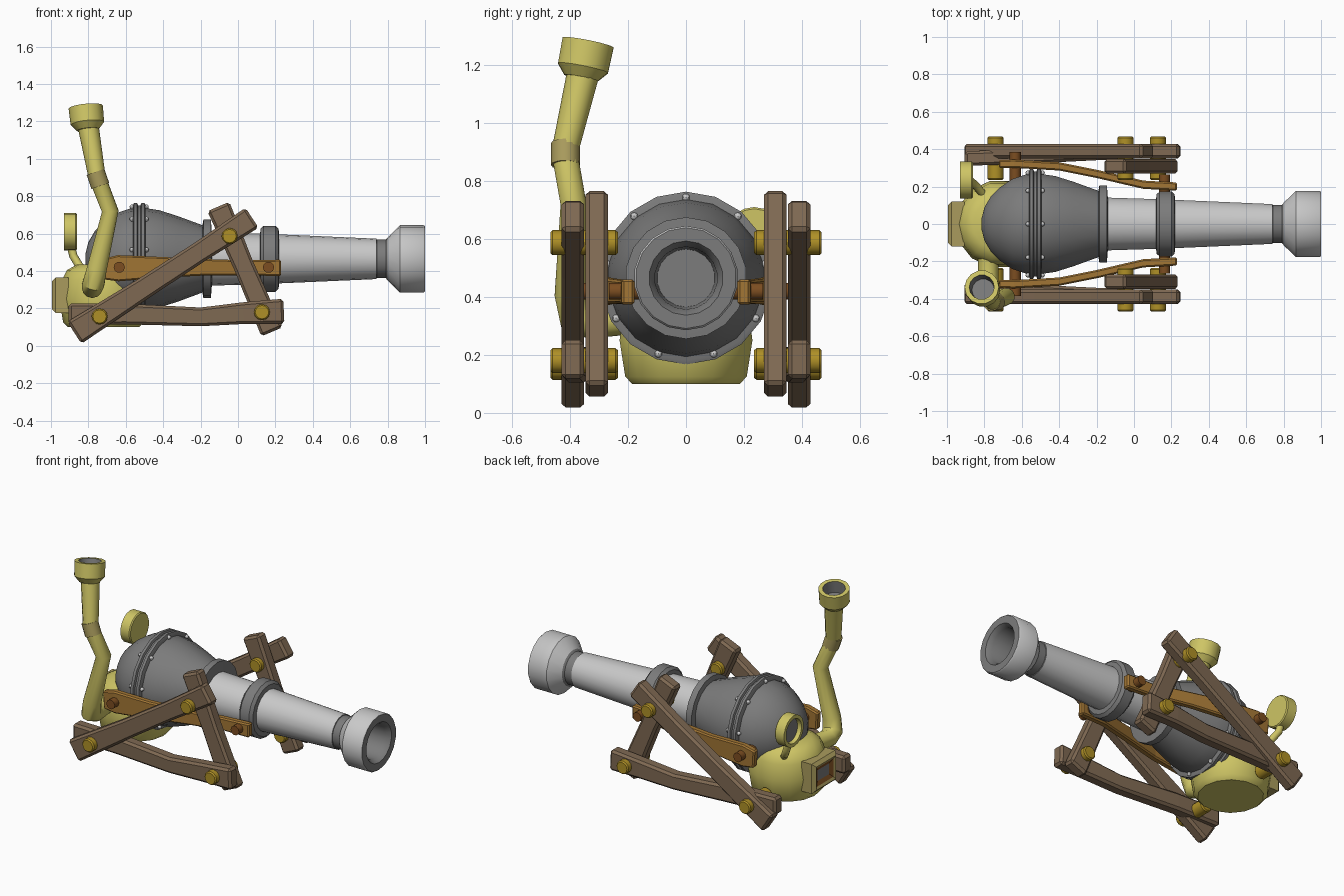
import bpy, bmesh, math
from mathutils import Vector, Matrix

cube = bpy.data.objects.get("Cube")
if cube:
    bpy.data.objects.remove(cube)


def colour(name, r, g, b):
    m = bpy.data.materials.new(name)
    m.use_nodes = True
    m.diffuse_color = (r, g, b, 1)
    for n in m.node_tree.nodes:
        if n.type == 'BSDF_PRINCIPLED':
            n.inputs["Base Color"].default_value = (r, g, b, 1)
            n.inputs["Roughness"].default_value = 0.7
    return m


BRASS = colour("pale brass", .62, .56, .13)
TAN = colour("dull brass", .40, .33, .11)
IRON = colour("dark iron", .2, .2, .2)
STEEL = colour("light steel", .58, .58, .58)
WOOD = colour("brown wood", .21, .14, .085)
RAIL = colour("golden wood", .36, .18, .035)
GOLD = colour("gold bolt", .43, .28, .02)
COPPER = colour("copper pin", .2, .075, .015)
AXIS = .465     # height of the barrel axis
X, Y, Z = Vector((1, 0, 0)), Vector((0, 1, 0)), Vector((0, 0, 1))


def finish(name, bm, mats, smooth=True, bevel=0, mirror=False):
    bmesh.ops.recalc_face_normals(bm, faces=bm.faces)
    mesh = bpy.data.meshes.new(name)
    bm.to_mesh(mesh)
    bm.free()
    ob = bpy.data.objects.new(name, mesh)
    bpy.context.collection.objects.link(ob)
    for m in mats:
        mesh.materials.append(m)
    if smooth:
        bpy.ops.object.select_all(action='DESELECT')
        ob.select_set(True)
        bpy.context.view_layer.objects.active = ob
        bpy.ops.object.shade_smooth_by_angle(angle=math.radians(38))
    if bevel:
        b = ob.modifiers.new("Bevel", 'BEVEL')
        b.width, b.segments = bevel, 1
    if mirror:
        ob.modifiers.new("Mirror", 'MIRROR').use_axis = (False, True, False)
    return ob


def loft(bm, rings):
    # Skin successive vertex rings and cap both ends
    n = len(rings[0])
    bands = []
    for a, b in zip(rings, rings[1:]):
        bands.append([bm.faces.new((a[i], a[(i + 1) % n], b[(i + 1) % n], b[i]))
                      for i in range(n)])
    bands.append([bm.faces.new(rings[-1])])
    bm.faces.new(rings[0][::-1])
    return bands


def sweep(name, pts, radii, mats, sides=18, axis=None, slots=None, mirror=False):
    # Round section along a path; a fixed axis makes it a turned part
    bm = bmesh.new()
    pts = [Vector(p) for p in pts]
    rings, old, q = [], Z, Matrix.Identity(3).to_quaternion()
    for i, (p, r) in enumerate(zip(pts, radii)):
        d = axis
        if d is None:
            before = (p - pts[max(i - 1, 0)]).normalized()
            after = (pts[min(i + 1, len(pts) - 1)] - p).normalized()
            d = (before + after).normalized()
        q = old.rotation_difference(d) @ q
        old = d
        ring = []
        for k in range(sides):
            a = math.tau * k / sides
            ring.append(bm.verts.new(p + q @ Vector((r * math.cos(a), r * math.sin(a), 0))))
        rings.append(ring)
    for band, slot in zip(loft(bm, rings), slots or []):
        for f in band:
            f.material_index = slot
    return finish(name, bm, mats, mirror=mirror)


def turned(name, profile, mats, slots=None, y=0, z=AXIS, sides=18):
    return sweep(name, [(x, y, z) for x, r in profile], [r for x, r in profile],
                 mats, sides, X, slots)


def beam(name, path, half_width, mat, bevel=.014):
    # Squared timber through (x, y, z, half height) stations, mirrored to both sides
    bm = bmesh.new()
    pts = [Vector(p[:3]) for p in path]
    rings = []
    for i, p in enumerate(pts):
        d = pts[min(i + 1, len(pts) - 1)] - pts[max(i - 1, 0)]
        up = Vector((-d.z, 0, d.x)).normalized() * path[i][3]
        side = Y * half_width
        rings.append([bm.verts.new(p + v) for v in (up + side, up - side, -up - side, side - up)])
    loft(bm, rings)
    return finish(name, bm, [mat], smooth=False, bevel=bevel, mirror=True)


# Barrel: rounded iron chamber, steel tube, flared muzzle with a bore
turned("chamber", [(-.815, .03), (-.80, .09), (-.765, .15), (-.715, .2), (-.65, .245),
                   (-.58, .268), (-.5, .272), (-.42, .26), (-.32, .228), (-.19, .18),
                   (-.185, .21), (-.145, .21), (-.14, .145)], [IRON])
for label, x in (("rear", -.562), ("front", -.522)):
    turned(label + "_flange", [(x, .285), (x + .005, .298), (x + .023, .298), (x + .028, .285)],
           [IRON])
turned("flange_seam", [(-.54, .285), (-.515, .285)], [IRON])
turned("barrel_tube", [(-.2, .145), (.12, .135), (.22, .131), (.74, .108), (.742, .103),
                       (.79, .103), (.80, .115), (.865, .18), (.992, .18), (1, .174), (1, .128),
                       (.97, .108), (.76, .1)], [STEEL, IRON],
       [0, 0, 0, 1, 1, 1, 0, 0, 0, 1, 1, 1, 1])
turned("barrel_ring", [(.118, .13), (.12, .16), (.137, .177), (.2, .177), (.217, .16), (.22, .13)],
       [IRON])

# Nine rivets around each flange face
bm = bmesh.new()
for x in (-.567, -.49):
    for k in range(9):
        a = math.tau * k / 9
        spot = Vector((x, .278 * math.sin(a), AXIS + .278 * math.cos(a)))
        bmesh.ops.create_uvsphere(bm, u_segments=8, v_segments=6, radius=.013,
                                  matrix=Matrix.Translation(spot))
finish("flange_rivets", bm, [STEEL])

# Boiler pot under the rear of the chamber
pot = [(.10, .19), (.125, .215), (.25, .235), (.35, .222), (.405, .195), (.435, .14)]
sweep("boiler", [(-.72, 0, z) for z, r in pot], [r for z, r in pot], [BRASS], 14, Z)

# Firebox door: framed panel with a recessed window
bm = bmesh.new()
bmesh.ops.create_cube(bm, size=1, matrix=Matrix.Translation((-.95, 0, .27))
                      @ Matrix.Diagonal((.09, .24, .19, 1)))
bmesh.ops.bevel(bm, geom=[e for e in bm.edges if all(v.co.x < -.96 for v in e.verts)],
                offset=.02, segments=1, affect='EDGES')
panel = min(bm.faces, key=lambda f: f.calc_center_median().x)
for slot, margin, depth in ((1, .022, -.008), (2, .035, -.012)):
    bmesh.ops.inset_region(bm, faces=[panel], thickness=margin, depth=0)
    bmesh.ops.translate(bm, verts=panel.verts[:], vec=X * -depth)
    panel.material_index = slot
finish("firebox_door", bm, [TAN, COPPER, IRON], smooth=False)

# Pressure gauge on a bent stem
turned("gauge", [(-.862, .094), (-.868, .1), (-.93, .1), (-.93, .078), (-.905, .074)],
       [BRASS, IRON], [0, 0, 0, 0, 1], y=.235, z=.61)
sweep("gauge_stem", [(-.895, .235, .54), (-.88, .235, .48), (-.85, .21, .43), (-.8, .15, .38)],
      [.022] * 4, [BRASS], 10)

# Crooked chimney with a collar and an open cup
sweep("chimney_lower", [(-.78, -.15, .33), (-.78, -.33, .31), (-.772, -.385, .335),
                        (-.755, -.4, .41), (-.683, -.388, .72), (-.745, -.416, .88)],
      [.055, .055, .06, .055, .046, .046], [BRASS], 12)
sweep("chimney_collar", [(-.736, -.416, .855), (-.762, -.416, .93)], [.05, .05], [TAN], 12)
sweep("chimney_upper", [(-.755, -.416, .91), (-.8, -.355, 1.17)], [.046, .056], [BRASS], 12)
lean = Vector((-.1, .2, 1)).normalized()
cup = [(0, .06), (.035, .09), (.125, .092), (.125, .067), (.05, .06)]
sweep("chimney_cup", [Vector((-.802, -.362, 1.155)) + lean * h for h, r in cup],
      [r for h, r in cup], [BRASS, IRON], 14, lean, [0, 0, 0, 1, 1])

# Timber carriage, same on both sides
beam("long_brace", [(-.875, -.39, .07, .07), (-.5, -.39, .31, .058), (-.2, -.39, .505, .056),
                    (.075, -.39, .685, .064)], .039, WOOD)
beam("short_brace", [(-.105, -.308, .745, .064), (.03, -.308, .43, .055),
                     (.182, -.308, .075, .062)], .039, WOOD)
beam("ground_beam", [(-.905, -.35, .17, .057), (-.6, -.36, .17, .055), (-.2, -.38, .155, .05),
                     (.03, -.39, .175, .058), (.245, -.39, .185, .067)], .039, WOOD)
beam("side_rail", [(-.72, -.32, .41, .055), (-.64, -.322, .415, .07), (-.4, -.308, .42, .055),
                   (-.2, -.268, .42, .045), (.05, -.21, .417, .04), (.23, -.2, .417, .044)],
     .022, RAIL, .008)

# Bolts and pins through the timbers
for label, x, z in (("rear", -.74, .157), ("top", -.045, .587), ("front", .128, .18)):
    sweep(label + "_bolt", [(x, -.468, z), (x, -.46, z), (x, -.243, z), (x, -.235, z)],
          [.036, .043, .043, .036], [GOLD], 12, Y, mirror=True)
for label, x, start in (("rear", -.635, -.385), ("front", .163, -.265)):
    sweep(label + "_pin", [(x, start, .42), (x, -.16, .42)], [.03, .03], [COPPER], 10, Y,
          mirror=True)
